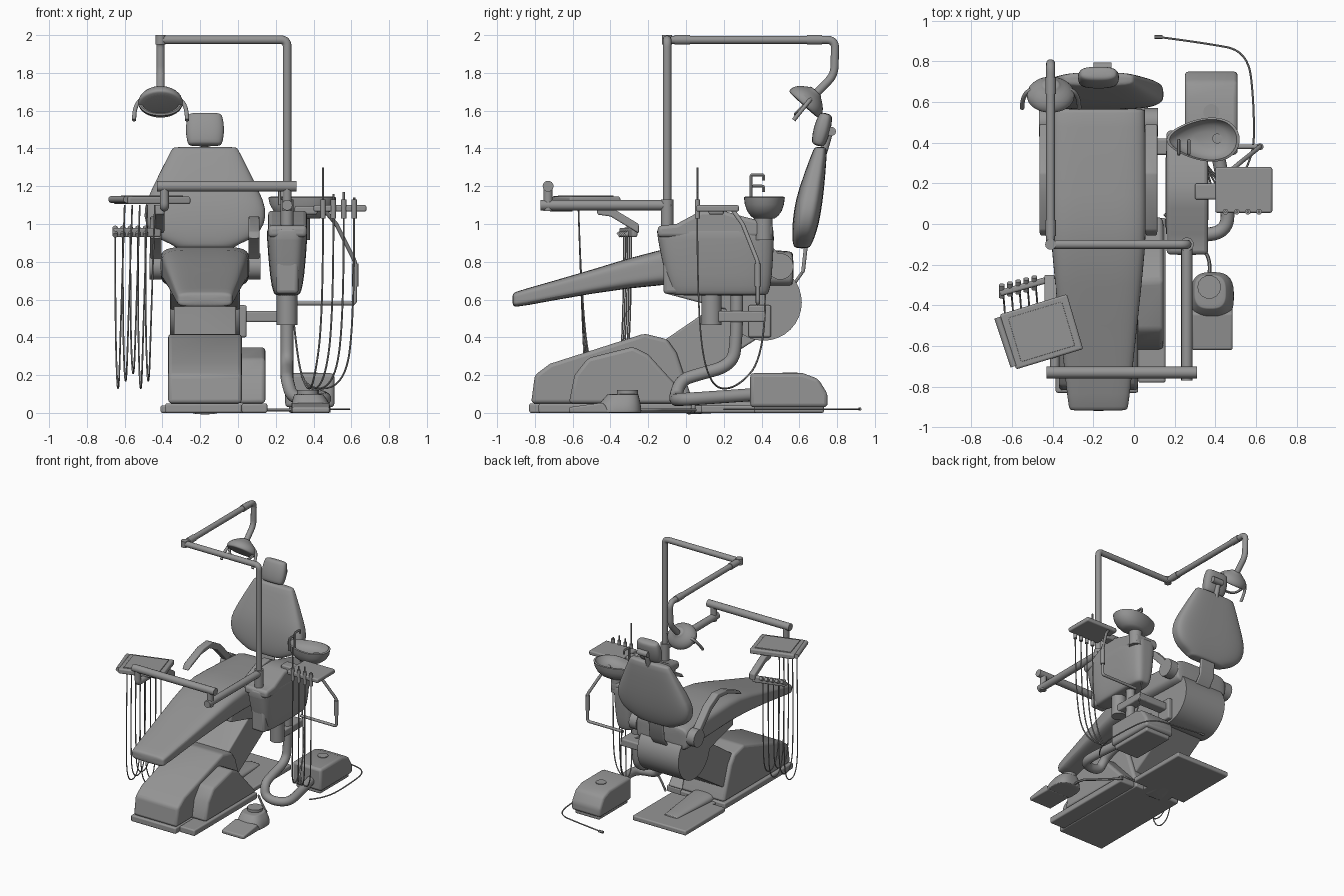
import bpy, bmesh
from math import sin, cos, pi, radians
from mathutils import Vector

if "Cube" in bpy.data.objects:
    bpy.data.objects.remove(bpy.data.objects["Cube"])

grey = bpy.data.materials.new("plain_grey")
grey.use_nodes = True
colour = (.3, .3, .3, 1)
grey.diffuse_color = colour
grey.node_tree.nodes["Principled BSDF"].inputs["Base Color"].default_value = colour

# Shared positions
chair_x, unit_x, lamp_x = -.175, .26, -.41
pole_y, tray_bar_y = -.1, -.73
lamp_bar_z, tray_bar_z = 1.975, 1.2
chair_left, chair_right = .02, -.37


def shade(ob, angle):
    bpy.ops.object.select_all(action='DESELECT')
    ob.select_set(True)
    bpy.context.view_layer.objects.active = ob
    if ob.type == 'CURVE':
        bpy.ops.object.convert(target='MESH')
    bpy.ops.object.shade_smooth_by_angle(angle=radians(angle))
    return bpy.context.object


def finish(name, bm, bevel=0, subsurf=0):
    bmesh.ops.recalc_face_normals(bm, faces=bm.faces)
    mesh = bpy.data.meshes.new(name)
    bm.to_mesh(mesh)
    bm.free()
    mesh.materials.append(grey)
    ob = bpy.data.objects.new(name, mesh)
    bpy.context.collection.objects.link(ob)
    shade(ob, 40)
    if bevel:
        modifier = ob.modifiers.new("bevel", 'BEVEL')
        modifier.width, modifier.segments, modifier.limit_method = bevel, 3, 'ANGLE'
    if subsurf:
        ob.modifiers.new("subsurf", 'SUBSURF').levels = subsurf
    return ob


def place(axis, h, a, b):
    return Vector({'x': (h, a, b), 'y': (a, h, b), 'z': (a, b, h)}[axis])


def skin(bm, rings):
    rings = [[bm.verts.new(point) for point in ring] for ring in rings]
    for low, high in zip(rings, rings[1:]):
        for i in range(len(low)):
            bm.faces.new((low[i - 1], low[i], high[i], high[i - 1]))
    bm.faces.new(rings[0])
    bm.faces.new(rings[-1])


def prism(name, axis, outline, low, high, bevel=.01):
    """Outline pushed along one axis."""
    bm = bmesh.new()
    skin(bm, [[place(axis, h, a, b) for a, b in outline] for h in (low, high)])
    return finish(name, bm, bevel)


def box(name, x, y, z, bevel=.01):
    return prism(name, 'z', [(x[0], y[0]), (x[1], y[0]), (x[1], y[1]), (x[0], y[1])], *z, bevel)


def strap(name, path, shift, middle, half_width):
    """Bent flat bar, drawn from the side."""
    other = [(y + shift[0], z + shift[1]) for y, z in reversed(path)]
    return prism(name, 'x', path + other, middle - half_width, middle + half_width, .008)


def loft(name, axis, sections, power=4, soft=.03, subsurf=1):
    """Superellipse sections (height, centre a, centre b, radius a, radius b) with rolled ends."""
    steps = [radians(angle) for angle in (75, 45, 20)]

    def rolled(section, angle, sign):
        h, ca, cb, ra, rb = section
        loss = soft * (1 - cos(angle))
        return h + sign * soft * (sin(angle) - 1), ca, cb, ra - loss, rb - loss

    full = [rolled(sections[0], t, -1) for t in steps] + sections[1:-1]
    full += [rolled(sections[-1], t, 1) for t in reversed(steps)]
    bm, rings, sides = bmesh.new(), [], 32
    for h, ca, cb, ra, rb in full:
        ring = []
        for i in range(sides):
            c, s = cos(2 * pi * i / sides), sin(2 * pi * i / sides)
            k = (abs(c) ** power + abs(s) ** power) ** (-1 / power)
            ring.append(place(axis, h, ca + ra * c * k, cb + rb * s * k))
        rings.append(ring)
    skin(bm, rings)
    return finish(name, bm, 0, subsurf)


def tube(name, path, radius, elbow=0):
    """Hose along a path, or a straight pipe with tight elbows."""
    points = [Vector(p) for p in path]
    if elbow:
        bent = points[:1]
        for before, corner, after in zip(points, points[1:], points[2:]):
            bent += [corner + (before - corner).normalized() * elbow, corner,
                     corner + (after - corner).normalized() * elbow]
        points = bent + points[-1:]
    curve = bpy.data.curves.new(name, 'CURVE')
    curve.dimensions, curve.bevel_depth, curve.use_fill_caps = '3D', radius, True
    curve.bevel_resolution = 14 if radius > .1 else 5 if radius > .01 else 1
    spline = curve.splines.new('NURBS' if len(points) > 2 else 'POLY')
    spline.points.add(len(points) - 1)
    for spline_point, p in zip(spline.points, points):
        spline_point.co = (*p, 1)
    spline.order_u, spline.use_endpoint_u, spline.resolution_u = 3, True, 8
    curve.materials.append(grey)
    ob = bpy.data.objects.new(name, curve)
    bpy.context.collection.objects.link(ob)
    return shade(ob, 40)


def rod(name, centre, axis, length, radius):
    half = place(axis, length / 2, 0, 0)
    return tube(name, [Vector(centre) - half, Vector(centre) + half], radius)


# Floor base, housing and lift arm
box("base_plate", (-.385, chair_left), (-.83, .05), (0, .05))
box("base_side_plate", (chair_left, .155), (-.78, .03), (0, .05))
box("rear_floor_plate", (-.41, .07), (.08, .59), (0, .04))
box("rear_floor_neck", (-.3, -.05), (0, .1), (0, .04))
loft("floor_plate_hump", 'y', [(0, chair_x, .04, .1, .05), (.45, chair_x, .035, .06, .02)], 3, .01)
prism("base_housing", 'x', [(-.82, .05), (-.8, .2), (-.72, .26), (-.22, .42), (-.1, .39), (-.05, .32), (.04, .05)],
      chair_right, chair_left, .02)
prism("side_housing", 'x', [(-.62, .05), (-.59, .2), (-.52, .29), (-.28, .35), (-.2, .31), (-.1, .2), (.04, .05)],
      0, .145, .02)
prism("lift_arm", 'x', [(-.18, .34), (0, .15), (.42, .42), (.36, .6), (.2, .6)], -.34, -.01)
prism("seat_frame", 'x', [(-.1, .7), (-.1, .63), (.2, .55), (.5, .5), (.5, .7)], -.36, .01)
rod("recline_drum", (chair_x, .41, .585), 'x', .37, .203)

# Upholstery
loft("seat_cushion", 'y', [(-.92, chair_x, .6, .15, .045), (-.5, chair_x, .695, .19, .06),
                           (-.1, chair_x, .785, .235, .1), (.1, chair_x, .78, .235, .1),
                           (.57, chair_x, .76, .235, .1)], 6)
loft("backrest", 'z', [(.87, chair_x, .615, .17, .05), (.93, chair_x, .622, .27, .06), (1, chair_x, .633, .317, .07),
                       (1.08, chair_x, .645, .325, .072), (1.17, chair_x, .66, .29, .07),
                       (1.41, chair_x, .71, .18, .04)])
headrest = loft("headrest", 'z', [(-.09, 0, 0, .095, .04), (0, 0, 0, .105, .047), (.09, 0, 0, .095, .04)], 3)
headrest.location, headrest.rotation_euler.x = (chair_x, .72, 1.5), radians(-15)
tube("headrest_stem", [(chair_x, .71, 1.33), (chair_x, .75, 1.44), (chair_x, .76, 1.5)], .02)
rod("headrest_knob", (chair_x + .02, .77, 1.49), 'x', .09, .024)
strap("back_bracket", [(.56, .68), (.61, .75), (.63, .93)], (.02, 0), chair_x, .065)

# Armrests, one on each side
for side, word in ((-1, "right"), (1, "left")):
    x = chair_x + side * .26
    rod(word + "_armrest_pivot", (x, .5, .775), 'x', .066, .07)
    strap(word + "_armrest", [(.55, .78), (.36, .98), (.25, 1.04), (.14, 1.03), (-.03, .96)], (-.03, -.04), x, .03)

# Service unit with its basin
prism("unit_lid", 'x', [(-.15, .93), (-.15, .99), (-.05, 1), (.08, 1.07), (.2, 1.07), (.3, 1.04), (.46, 1), (.46, .93)],
      .16, .365, .02)
loft("unit_body", 'z', [(.62, unit_x, .18, .075, .26), (.7, unit_x, .175, .09, .28),
                        (.98, unit_x, .155, .112, .315)], 5)
box("unit_front_panel", (.2, .32), (-.12, 0), (.63, .85), .02)
basin_middle = Vector((.34, .415))
oval = []
for i in range(40):
    # Wide round end on the left, narrow end on the right
    c, s = cos(pi * i / 20), sin(pi * i / 20)
    oval.append(Vector((.18 * c, s * (.105 + .03 * c))))
profile = [(sin(a) ** .7, .13 * cos(a)) for a in (.4, .6, .9, 1.2, 1.5)]
profile += [(.92 * sin(a), .07 * cos(a)) for a in (1.5, 1.1, .8, .4)]
bm = bmesh.new()
skin(bm, [[(*(basin_middle + p * scale), 1.15 - depth) for p in oval] for scale, depth in profile])
finish("basin_bowl", bm)
rod("basin_drain", (.41, .42, 1.09), 'z', .02, .025)
rod("basin_pedestal", (.33, .41, .99), 'z', .15, .05)
for x, top in ((.22, 1.2), (.27, 1.26)):
    tube("water_spout", [(x, .345, 1.1), (x, .345, top), (x, .41, top), (x, .41, top - .03)], .009, .015)

# Unit support
box("support_bracket", (0, .045), (.33, .45), (.4, .57))
box("support_cross_bar", (0, .3), (.34, .42), (.48, .54))
box("support_long_bar", (.22, .3), (.13, .42), (.48, .54))
rod("support_post", (unit_x, .135, .56), 'z', .19, .055)

# Pole and lamp
rod("pole_collar", (unit_x, pole_y, 1.04), 'z', .18, .034)
tube("pole", [(unit_x, pole_y, 1), (unit_x, pole_y, lamp_bar_z), (lamp_x, pole_y, lamp_bar_z)], .023, .07)
rod("lamp_arm_joint", (lamp_x, pole_y, lamp_bar_z), 'z', .05, .027)
tube("lamp_arm", [(lamp_x, pole_y, lamp_bar_z), (lamp_x, .79, lamp_bar_z), (lamp_x, .785, 1.79),
                  (lamp_x, .66, 1.66)], .022, .09)
for y in (-.02, .68):
    rod("lamp_arm_sleeve", (lamp_x, y, lamp_bar_z), 'y', .08, .026)
lamp = loft("lamp_head", 'z', [(-.03, 0, 0, .12, .11), (.01, 0, 0, .118, .105), (.04, 0, 0, .09, .08),
                               (.075, 0, 0, .05, .045)], 2, .02)
lamp.location, lamp.rotation_euler.x = (lamp_x, .64, 1.65), radians(-42)
for side in (-1, 1):
    grip_x = lamp_x + side * .14
    tube("lamp_handle", [(lamp_x + side * .09, .66, 1.66), (grip_x, .65, 1.65), (grip_x, .57, 1.55)], .011)
tube("lamp_yoke", [(lamp_x + dx, y, y + 1) for dx, y in ((-.11, .64), (-.09, .58), (.09, .58), (.11, .64))], .01)

# Swinging arms and instrument tray
tube("tray_arm_inner", [(unit_x, -.08, 1.1), (unit_x, -.77, 1.1)], .028)
rod("tray_arm_joint", (unit_x, tray_bar_y, 1.14), 'z', .14, .024)
tube("tray_arm_outer", [(.31, tray_bar_y, tray_bar_z), (-.43, tray_bar_y, tray_bar_z)], .029)
tube("tray_post", [(-.39, tray_bar_y, tray_bar_z), (-.39, tray_bar_y, 1.09), (-.39, -.6, 1.09)], .024, .04)
tray_middle = Vector((-.455, -.53))
across, along = Vector((.165, .05)), Vector((-.04, .135))
corners = [-across - along, across - along, across + along, along - across]
prism("instrument_tray", 'z', [tray_middle + p for p in corners], 1.105, 1.145)
prism("tray_mat", 'z', [tray_middle + p * .8 for p in corners], 1.143, 1.151, .002)
tube("tray_handle", [(-.59, -.7, 1.13), (-.67, -.46, 1.13)], .018)
strap("tray_rack_arm", [(-.47, 1.1), (-.4, 1.09), (-.25, 1)], (0, -.05), -.415, .025)
rack_middle = Vector((-.535, -.305))
prism("tray_rack", 'z', [rack_middle + p for p in map(Vector, ((-.12, -.05), (.13, .02), (.12, .05), (-.13, -.02)))],
      .93, .98)
for i in range(5):
    x, y = -.65 + i * .04, -.33 + i * .01
    low = .13 + .04 * (i % 3)
    tube("handpiece", [(x, y - .03, .94), (x, y + .03, .98)], .014)
    tube("handpiece_hose", [(x, y, .95), (x, y, .5), (x + .01, y - .03, low), (x + .02, y - .2, low),
                            (x + .03, -.55, .5), (x + .05, -.57, 1.1)], .0045)

# Assistant holder
box("assistant_tray", (.4, .68), (.055, .28), (1.065, 1.1))
box("assistant_tray_link", (.3, .42), (.12, .2), (1.05, 1.095))
tube("assistant_frame", [(.46, .25, 1.07), (.52, .3, 1), (.62, .38, .8), (.62, .38, .58), (.3, .38, .58)], .011, .04)
rod("assistant_frame_grip", (.62, .38, .73), 'z', .12, .017)
for i, top in enumerate((1.3, 1.16, 1.17, 1.14)):
    x, y = .45 + i * .055, .06
    rod("assistant_nozzle", (x, y, 1.08), 'z', .1, .014)
    tube("nozzle_tip", [(x, y, 1.1), (x, y, top)], .006)
    tube("assistant_hose", [(x, y, 1.04), (x, y, .5), (x - .05, .12, .14), (.36, .26, .12), (.31, .42, .3),
                            (.28, .42, .64)], .005)

# Drain hose, floor box, cables and foot pedal
tube("drain_hose", [(unit_x, .27, .66), (unit_x, .27, .38), (unit_x, .24, .25), (unit_x, .05, .2), (unit_x, -.03, .17),
                    (.29, -.06, .07), (.46, -.04, .07), (.46, .12, .08), (.4, .4, .1)], .034)
prism("floor_box", 'x', [(.34, .03), (.34, .21), (.62, .21), (.7, .18), (.75, .1), (.75, .03)], .25, .51, .02)
box("floor_box_foot", (.27, .49), (.36, .73), (0, .04))
rod("floor_box_cap", (.38, .55, .205), 'z', .02, .04)
tube("supply_cable", [(x, y, .02) for x, y in ((.5, .2), (.59, .3), (.59, .6), (.56, .85), (.35, .89), (.12, .92))], .005)
rod("cable_plug", (.12, .92, .02), 'x', .04, .01)
loft("foot_pedal_body", 'z', [(0, .385, -.355, .108, .12), (.05, .385, -.35, .102, .11), (.1, .375, -.335, .08, .085)],
     3, .01)
rod("foot_pedal_button", (.37, -.31, .095), 'z', .05, .058)
prism("foot_pedal_plate", 'x', [(-.62, 0), (-.62, .03), (-.44, .055), (-.4, 0)], .285, .485)
tube("foot_pedal_cable", [(x, y, .015) for x, y in ((.37, -.25), (.38, -.16), (.3, -.1), (.15, .05))], .009)
